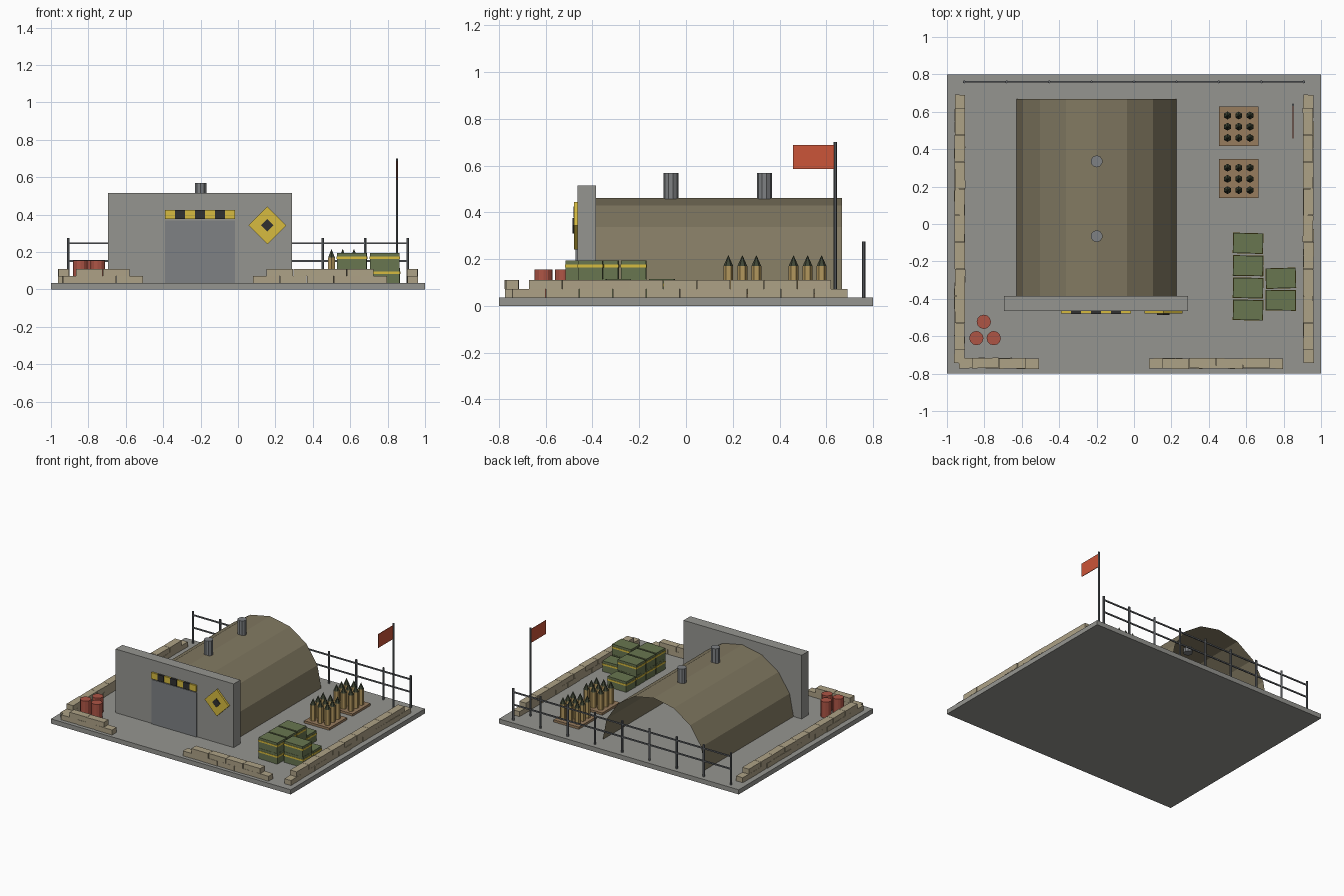
import bpy, bmesh, math, random
from mathutils import Matrix, Vector

if "Cube" in bpy.data.objects:
    bpy.data.objects.remove(bpy.data.objects["Cube"])

random.seed(4)
FLOOR = 0.035
materials = {}


def material(name, rgb):
    if name not in materials:
        m = bpy.data.materials.new(name)
        m.diffuse_color = (*rgb, 1)
        m.use_nodes = True
        m.node_tree.nodes["Principled BSDF"].inputs["Base Color"].default_value = m.diffuse_color
        materials[name] = m
    return materials[name]


CONCRETE = ("concrete", (0.30, 0.30, 0.28))
STEEL = ("steel", (0.13, 0.14, 0.15))
DOOR = ("door_grey", (0.21, 0.22, 0.23))
EARTH = ("olive_drab", (0.22, 0.19, 0.12))
SAND = ("sandbag", (0.42, 0.36, 0.24))
YELLOW = ("hazard_yellow", (0.68, 0.50, 0.05))
BLACK = ("hazard_black", (0.03, 0.03, 0.03))
GREEN = ("crate_green", (0.14, 0.18, 0.08))
RED = ("barrel_red", (0.42, 0.09, 0.06))
FLAG = ("flag_red", (0.60, 0.09, 0.04))
WOOD = ("wood", (0.31, 0.20, 0.11))
BRASS = ("brass", (0.45, 0.31, 0.11))
NOSE = ("nose_green", (0.05, 0.06, 0.035))


def finish(name, bm, mat):
    mesh = bpy.data.meshes.new(name)
    bm.to_mesh(mesh)
    bm.free()
    mesh.materials.append(material(*mat))
    obj = bpy.data.objects.new(name, mesh)
    bpy.context.collection.objects.link(obj)
    return obj


def add_box(bm, x, y, z, rot=None):
    """Box from (min, max) ranges, optionally turned about its own centre."""
    c = Vector([(a + b) / 2 for a, b in (x, y, z)])
    size = [b - a for a, b in (x, y, z)]
    m = Matrix.Translation(c) @ (rot or Matrix.Identity(4)) @ Matrix.Diagonal((*size, 1))
    bmesh.ops.create_cube(bm, size=1, matrix=m)


def add_cyl(bm, x, y, z0, z1, r, sides, r_top=None):
    bmesh.ops.create_cone(bm, cap_ends=True, segments=sides, radius1=r,
                          radius2=r if r_top is None else r_top, depth=z1 - z0,
                          matrix=Matrix.Translation((x, y, (z0 + z1) / 2)))


def box(name, mat, x, y, z, rot=None):
    bm = bmesh.new()
    add_box(bm, x, y, z, rot)
    return finish(name, bm, mat)


def turn(angle, axis='Z'):
    return Matrix.Rotation(angle, 4, axis)


# Slab and bunker front
box("base_slab", CONCRETE, (-1, 1), (-0.8, 0.8), (0, FLOOR))
box("front_wall", CONCRETE, (-0.695, 0.29), (-0.465, -0.385), (FLOOR, 0.515))
box("blast_door", DOOR, (-0.39, -0.015), (-0.472, -0.46), (FLOOR, 0.37))

# Open-backed vaulted roof: half of a 16-sided tube
bm = bmesh.new()
R, SEG = 0.427, 8
rings = []
for y in (-0.385, 0.668):
    rings.append([bm.verts.new((-0.2 + R * math.cos(math.pi * i / SEG), y,
                                FLOOR + R * math.sin(math.pi * i / SEG)))
                  for i in range(SEG + 1)])
for i in range(SEG):
    bm.faces.new((rings[0][i], rings[1][i], rings[1][i + 1], rings[0][i + 1]))
bmesh.ops.recalc_face_normals(bm, faces=bm.faces)
if sum(f.normal.z for f in bm.faces) < 0:
    bmesh.ops.reverse_faces(bm, faces=bm.faces)
finish("vaulted_roof", bm, EARTH)

# Roof vents
bm = bmesh.new()
for y in (-0.065, 0.335):
    add_cyl(bm, -0.2, y, 0.425, 0.568, 0.032, 10)
finish("roof_vents", bm, DOOR)

# Hazard strip over the door
box("hazard_strip", YELLOW, (-0.39, -0.015), (-0.478, -0.46), (0.378, 0.425))
bm = bmesh.new()
w = 0.375 / 7
for i in (1, 3, 5):
    add_box(bm, (-0.39 + w * i, -0.39 + w * (i + 1)), (-0.481, -0.46), (0.378, 0.4255))
finish("hazard_strip_blocks", bm, BLACK)

# Diamond warning sign
for name, mat, h, y0 in (("sign_plate", YELLOW, 0.0715, -0.479),
                         ("sign_centre", BLACK, 0.0235, -0.486)):
    box(name, mat, (0.157 - h, 0.157 + h), (y0, -0.46), (0.343 - h, 0.343 + h),
        turn(math.pi / 4, 'Y'))

# Sandbag walls: two staggered courses
BAG, DEEP, HIGH = 0.1436, 0.055, 0.0375


def sandbags(name, start, count, across, along_y):
    bm = bmesh.new()
    for course in range(2):
        for i in range(count - course):
            a = start + BAG * (i + course / 2)
            run = (a + 0.001, a + BAG - 0.001)
            j = random.uniform(-0.002, 0.002)
            side = (across - DEEP / 2 + j, across + DEEP / 2 + j)
            z = (FLOOR + HIGH * course, FLOOR + HIGH * (course + 1))
            x, y = (side, run) if along_y else (run, side)
            add_box(bm, x, y, z, turn(random.uniform(-0.025, 0.025)))
    finish(name, bm, SAND)


sandbags("sandbags_left", -0.744, 10, -0.932, True)
sandbags("sandbags_right", -0.744, 10, 0.932, True)
sandbags("sandbags_front_left", -0.938, 3, -0.745, False)
sandbags("sandbags_front_right", 0.08, 5, -0.745, False)

# Rear fence
bm = bmesh.new()
for i in range(9):
    add_cyl(bm, -0.908 + 0.227 * i, 0.76, FLOOR, 0.275, 0.008, 6)
finish("fence_posts", bm, STEEL)
bm = bmesh.new()
for z in (0.152, 0.247):
    add_box(bm, (-0.908, 0.908), (0.756, 0.764), (z - 0.005, z + 0.005))
finish("fence_rails", bm, STEEL)

# Flagpole and flag
bm = bmesh.new()
add_cyl(bm, 0.85, 0.638, FLOOR, 0.70, 0.007, 6)
finish("flagpole", bm, STEEL)
box("flag", FLAG, (0.848, 0.852), (0.458, 0.634), (0.585, 0.688))

# Shells standing on pallets
pallets, bodies, noses = bmesh.new(), bmesh.new(), bmesh.new()
for cy in (0.243, 0.522):
    add_box(pallets, (0.455, 0.665), (cy - 0.105, cy + 0.105), (FLOOR, 0.052))
    for i in (-1, 0, 1):
        for j in (-1, 0, 1):
            x, y = 0.56 + 0.06 * i, cy - 0.002 + 0.06 * j
            add_cyl(bodies, x, y, 0.052, 0.17, 0.021, 6)
            add_cyl(noses, x, y, 0.17, 0.217, 0.021, 6, 0)
finish("shell_pallets", pallets, WOOD)
finish("shell_bodies", bodies, BRASS)
finish("shell_noses", noses, NOSE)

# Ammunition crates with a painted band: (x, y, levels)
crates, bands = bmesh.new(), bmesh.new()
for cx, cy, levels in ((0.61, -0.46, 2), (0.61, -0.342, 2), (0.61, -0.223, 2),
                       (0.61, -0.103, 1), (0.785, -0.408, 2), (0.785, -0.29, 1)):
    for n in range(levels):
        z = FLOOR + 0.08 * n
        r = turn(random.uniform(-0.03, 0.03))
        add_box(crates, (cx - 0.079, cx + 0.079), (cy - 0.053, cy + 0.053),
                (z, z + 0.079), r)
        add_box(bands, (cx - 0.081, cx + 0.081), (cy - 0.055, cy + 0.055),
                (z + 0.048, z + 0.061), r)
finish("ammo_crates", crates, GREEN)
finish("crate_bands", bands, YELLOW)

# Fuel barrels
bm = bmesh.new()
for x, y in ((-0.803, -0.523), (-0.843, -0.61), (-0.75, -0.61)):
    add_cyl(bm, x, y, FLOOR, 0.155, 0.038, 12)
finish("barrels", bm, RED)
